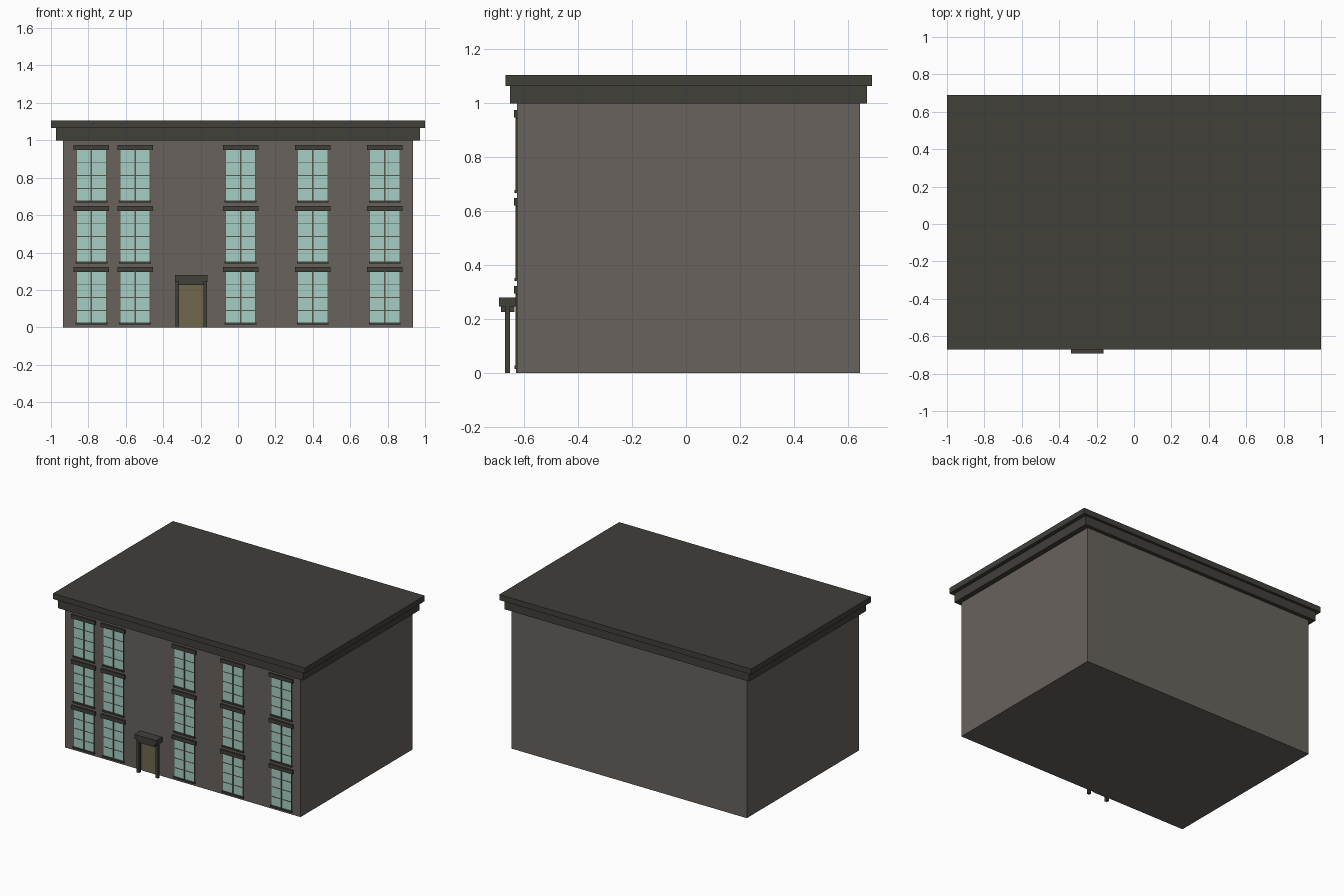
import bpy
import bmesh

if "Cube" in bpy.data.objects:
    bpy.data.objects.remove(bpy.data.objects["Cube"])


def material(name, rgb):
    m = bpy.data.materials.new(name)
    m.diffuse_color = (*rgb, 1)
    m.use_nodes = True
    m.node_tree.nodes["Principled BSDF"].inputs["Base Color"].default_value = m.diffuse_color
    return m


WALL = material("wall_stone", (0.14, 0.122, 0.108))
TRIM = material("dark_trim", (0.052, 0.05, 0.042))
GLASS = material("window_glass", (0.38, 0.62, 0.56))
BAR = material("window_bars", (0.11, 0.095, 0.065))
DOOR = material("door_wood", (0.16, 0.14, 0.075))


def boxes(name, spans, mat):
    """One object made of boxes given as (x0, x1, y0, y1, z0, z1)."""
    bm = bmesh.new()
    for x0, x1, y0, y1, z0, z1 in spans:
        for v in bmesh.ops.create_cube(bm, size=1)["verts"]:
            v.co.x = x1 if v.co.x > 0 else x0
            v.co.y = y1 if v.co.y > 0 else y0
            v.co.z = z1 if v.co.z > 0 else z0
    me = bpy.data.meshes.new(name)
    bm.to_mesh(me)
    bm.free()
    me.materials.append(mat)
    ob = bpy.data.objects.new(name, me)
    bpy.context.collection.objects.link(ob)
    return ob


# Main block and stepped cornice
FRONT, BACK = -0.626, 0.646
boxes("walls", [(-0.935, 0.935, FRONT, BACK, 0, 1.0)], WALL)
boxes("lower_cornice", [(-0.972, 0.972, -0.652, 0.672, 1.0, 1.065)], TRIM)
boxes("roof_slab", [(-1, 1, -0.67, 0.69, 1.065, 1.105)], TRIM)

# Windows: five columns on three floors
W, H = 0.16, 0.28
for col, x in enumerate((-0.784, -0.55, 0.014, 0.4, 0.785)):
    for row in range(3):
        z = 0.02 + 0.326 * row
        tag = f"_{row + 1}_{col + 1}"
        left, right, top = x - W / 2, x + W / 2, z + H
        boxes("window_glass" + tag, [(left, right, -0.629, FRONT, z, top)], GLASS)
        t = 0.004
        bars = [(x - t, x + t, -0.632, FRONT, z, top)]
        bars += [(left, right, -0.631, FRONT, zz - t / 2, zz + t / 2)
                 for zz in (z + H * k / 4 for k in (1, 2, 3))]
        bars += [(s - 0.002, s + 0.002, -0.631, FRONT, z, top) for s in (left, right)]
        boxes("window_bars" + tag, bars, BAR)
        boxes("window_lintel" + tag,
              [(x - 0.095, x + 0.095, -0.638, FRONT, top - 0.005, top + 0.023)], TRIM)
        boxes("window_sill" + tag,
              [(x - 0.085, x + 0.085, -0.636, FRONT, z - 0.005, z + 0.007)], TRIM)

# Entrance: door, freestanding posts, beam and hood
DX = -0.25
boxes("door", [(DX - 0.066, DX + 0.066, -0.63, FRONT, 0, 0.24)], DOOR)
boxes("door_posts",
      [(DX + s * 0.075 - 0.01, DX + s * 0.075 + 0.01, -0.672, -0.652, 0, 0.246)
       for s in (-1, 1)], TRIM)
boxes("door_beam", [(DX - 0.068, DX + 0.068, -0.686, -0.635, 0.226, 0.246)], TRIM)
boxes("door_hood", [(DX - 0.087, DX + 0.087, -0.693, FRONT, 0.246, 0.28)], TRIM)
